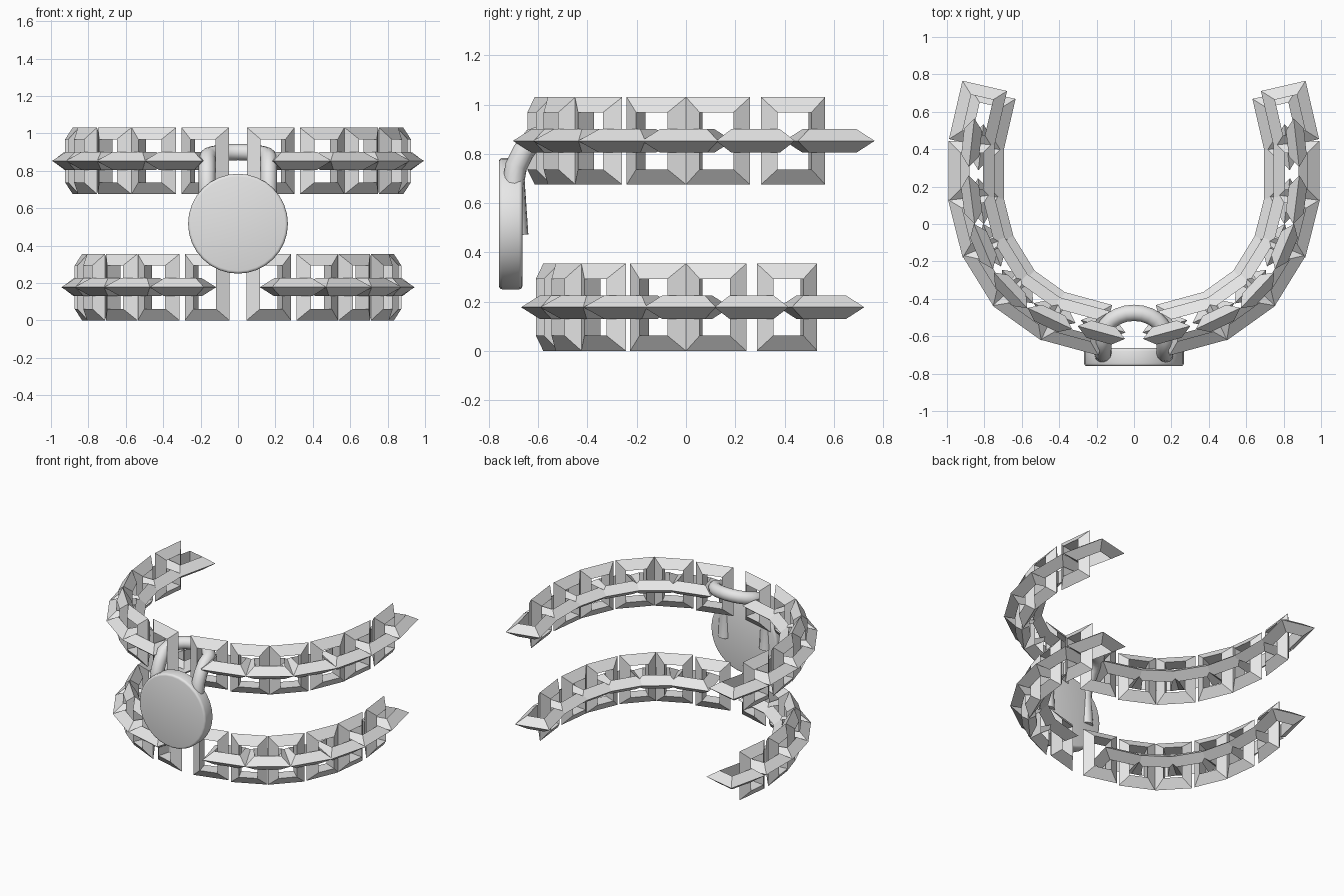
import bpy, bmesh, math
from mathutils import Vector, Matrix

if "Cube" in bpy.data.objects:
    bpy.data.objects.remove(bpy.data.objects["Cube"])

metal = bpy.data.materials.new("plain_grey_metal")
metal.diffuse_color = (0.8, 0.8, 0.8, 1)
metal.use_nodes = True
metal.node_tree.nodes["Principled BSDF"].inputs["Base Color"].default_value = metal.diffuse_color


def add_object(name, bm, matrix=Matrix.Identity(4)):
    bmesh.ops.recalc_face_normals(bm, faces=bm.faces)
    mesh = bpy.data.meshes.new(name)
    bm.to_mesh(mesh)
    bm.free()
    mesh.materials.append(metal)
    ob = bpy.data.objects.new(name, mesh)
    ob.matrix_world = matrix
    bpy.context.collection.objects.link(ob)
    return ob


def smooth(ob):
    bpy.ops.object.select_all(action='DESELECT')
    ob.select_set(True)
    bpy.context.view_layer.objects.active = ob
    bpy.ops.object.shade_smooth_by_angle(angle=math.radians(35))


def link(name, centre, angle, length, width, upright):
    """Mitred rectangular link with a triangular section, ridge outward."""
    bm = bmesh.new()
    rings = []
    for inset, z in ((0, 0), (0.062, 0.048), (0.062, -0.048)):
        a, b = length / 2 - inset, width / 2 - inset
        rings.append([bm.verts.new((sx * a, sy * b, z))
                      for sx, sy in ((1, 1), (-1, 1), (-1, -1), (1, -1))])
    for r in range(3):
        for i in range(4):
            p, q, j = rings[r], rings[(r + 1) % 3], (i + 1) % 4
            bm.faces.new((p[i], p[j], q[j], q[i]))
    m = Matrix.Translation(centre) @ Matrix.Rotation(angle, 4, 'Z')
    if upright:
        m = m @ Matrix.Rotation(math.pi / 2, 4, 'X')
    add_object(name, bm, m)


# Joints of one chain half, from the front round to the open back
JOINTS = [(0.175, -0.58), (0.45, -0.505), (0.66, -0.355), (0.805, -0.12),
          (0.868, 0.13), (0.868, 0.435), (0.80, 0.73)]


def chain(name, z, scale):
    pts = [Vector((x * scale, y * scale, z)) for x, y in JOINTS]
    for side, sx in (("right", 1), ("left", -1)):
        p = [Vector((sx * v.x, v.y, v.z)) for v in pts]
        for i in range(6):
            # flat link spanning two joints
            d = p[i + 1] - p[i]
            link(f"{name}_{side}_flat_link_{i + 1}", (p[i] + p[i + 1]) / 2,
                 math.atan2(d.y, d.x), 0.32 * scale, 0.245, False)
            # upright link around the joint
            t = d.normalized()
            if i:
                t += (p[i] - p[i - 1]).normalized()
            link(f"{name}_{side}_upright_link_{i + 1}", p[i],
                 math.atan2(t.y, t.x), 0.262 * scale, 0.355, True)


chain("upper_chain", 0.853, 1.0)
chain("lower_chain", 0.1775, 0.943)

# Round padlock body
bm = bmesh.new()
bmesh.ops.create_cone(bm, cap_ends=True, segments=32, radius1=0.267,
                      radius2=0.267, depth=0.096)
rim = [e for e in bm.edges if any(len(f.verts) > 4 for f in e.link_faces)]
bmesh.ops.bevel(bm, geom=rim, offset=0.015, segments=3, affect='EDGES', profile=0.5)
body = add_object("padlock_body", bm, Matrix.Translation((0, -0.712, 0.517))
                  @ Matrix.Rotation(math.pi / 2, 4, 'X'))
smooth(body)

# Bent shackle: straight legs, then an arch leaning back through the links
leg = [(-0.165, -0.685, 0.47), (-0.165, -0.70, 0.69), (-0.165, -0.69, 0.75),
       (-0.165, -0.66, 0.81), (-0.165, -0.62, 0.86)]
arch = []
for k in range(1, 12):
    a = math.pi * k / 12
    arch.append((-0.165 * math.cos(a), -0.60 + 0.125 * math.sin(a),
                 0.87 + 0.03 * math.sin(a)))
path = [Vector(v) for v in leg + arch + [(-x, y, z) for x, y, z in reversed(leg)]]
bm = bmesh.new()
rings = []
side = Vector((-1, 0, 0))
for i, v in enumerate(path):
    t = (path[min(i + 1, len(path) - 1)] - path[max(i - 1, 0)]).normalized()
    side = (side - t * side.dot(t)).normalized()
    up = t.cross(side)
    rings.append([bm.verts.new(v + 0.045 * (side * math.cos(2 * math.pi * k / 12)
                                            + up * math.sin(2 * math.pi * k / 12)))
                  for k in range(12)])
for r0, r1 in zip(rings, rings[1:]):
    for k in range(12):
        j = (k + 1) % 12
        bm.faces.new((r0[k], r0[j], r1[j], r1[k]))
bm.faces.new(rings[0])
bm.faces.new(rings[-1])
smooth(add_object("padlock_shackle", bm))
